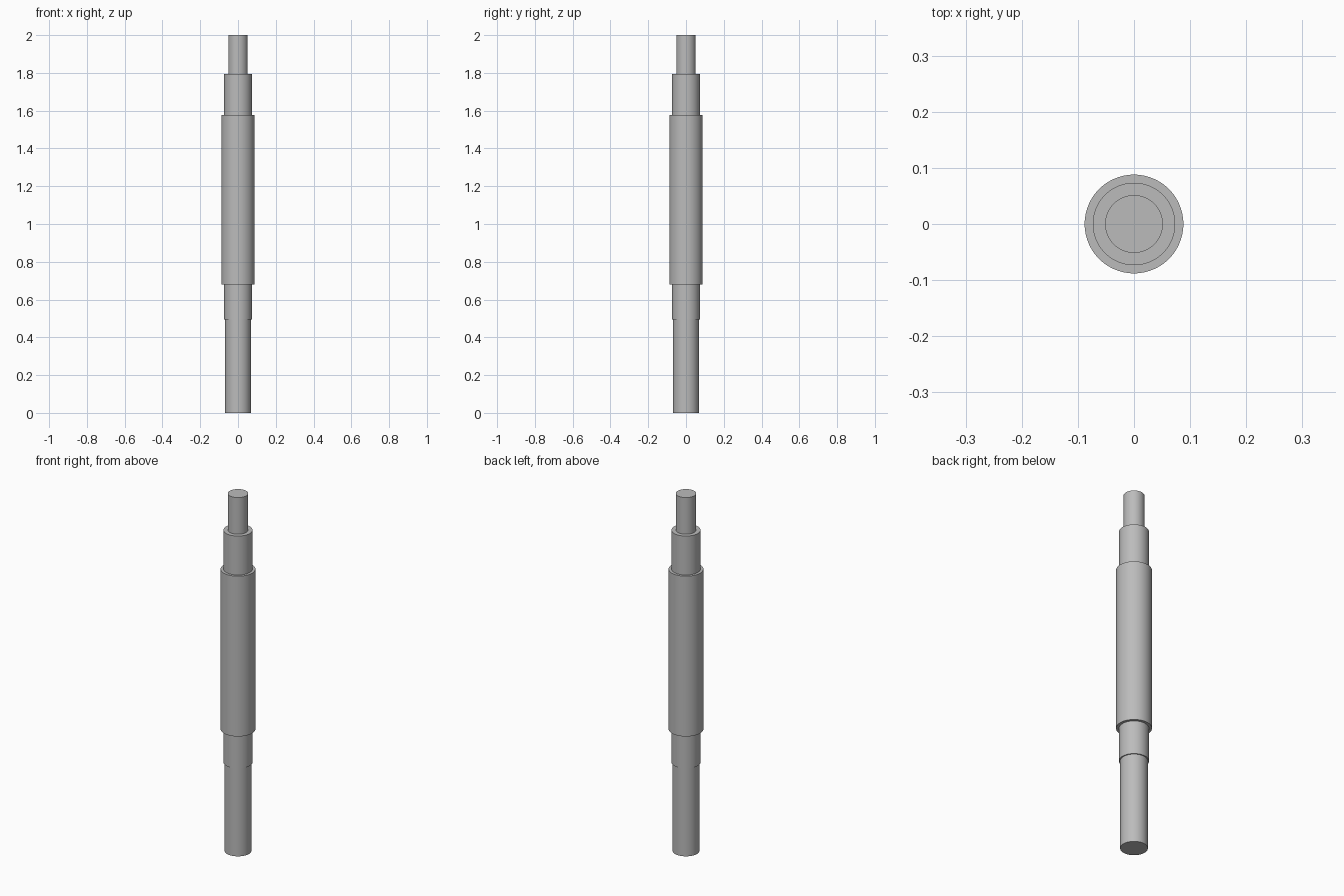
import bpy
import bmesh
import math

cube = bpy.data.objects.get("Cube")
if cube:
    bpy.data.objects.remove(cube, do_unlink=True)

# Plain steel
steel = bpy.data.materials.new("steel grey")
steel.use_nodes = True
colour = (0.5, 0.5, 0.5, 1)
steel.diffuse_color = colour
steel.node_tree.nodes["Principled BSDF"].inputs["Base Color"].default_value = colour

# Stepped shaft profile: (radius, height), from the bottom centre to the top centre
profile = [
    (0, 0), (0.068, 0),
    (0.068, 0.495), (0.0735, 0.495),   # lower journal
    (0.0735, 0.68), (0.088, 0.68),     # main body
    (0.088, 1.577), (0.0735, 1.577),   # upper journal
    (0.0735, 1.795), (0.0515, 1.795),  # top spigot
    (0.0515, 2), (0, 2),
]

# Turn the profile about the z axis
bm = bmesh.new()
verts = [bm.verts.new((r, 0, z)) for r, z in profile]
edges = [bm.edges.new(pair) for pair in zip(verts, verts[1:])]
bmesh.ops.spin(bm, geom=verts + edges, cent=(0, 0, 0), axis=(0, 0, 1),
               angle=math.tau, steps=96, use_merge=True)
bmesh.ops.remove_doubles(bm, verts=bm.verts, dist=0.0001)
bmesh.ops.recalc_face_normals(bm, faces=bm.faces)

mesh = bpy.data.meshes.new("stepped_shaft")
bm.to_mesh(mesh)
bm.free()
mesh.materials.append(steel)
shaft = bpy.data.objects.new("stepped_shaft", mesh)
bpy.context.collection.objects.link(shaft)

# Smooth round walls with crisp shoulders
bpy.ops.object.select_all(action="DESELECT")
shaft.select_set(True)
bpy.context.view_layer.objects.active = shaft
bpy.ops.object.shade_smooth_by_angle(angle=math.radians(30))
